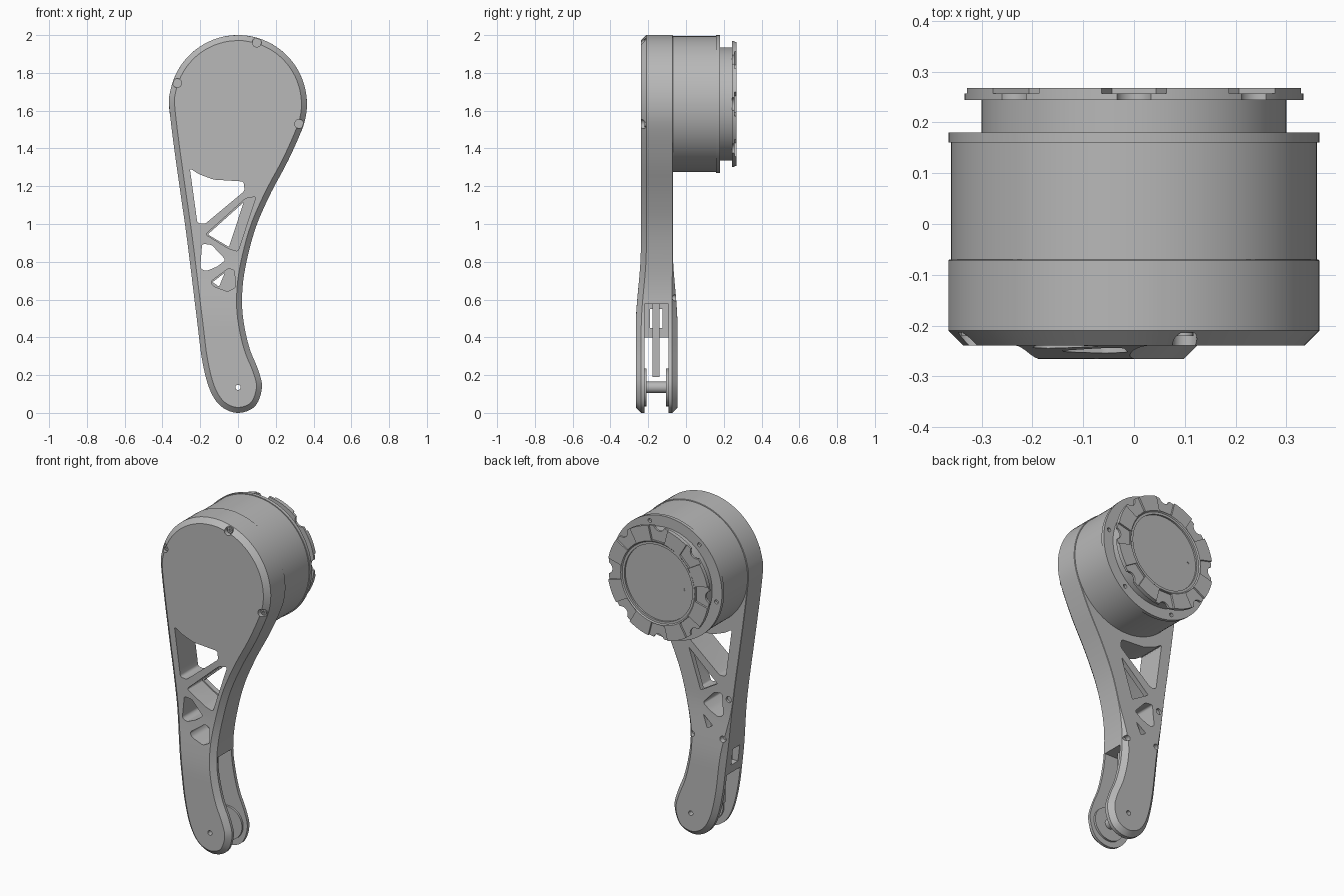
import bpy, bmesh, math
from mathutils import Vector, Matrix

default = bpy.data.objects.get("Cube")
if default:
    bpy.data.objects.remove(default, do_unlink=True)

grey = bpy.data.materials.new("satin grey")
grey.use_nodes = True
grey.diffuse_color = (0.48, 0.48, 0.48, 1)
grey.node_tree.nodes["Principled BSDF"].inputs["Base Color"].default_value = grey.diffuse_color

HUB_Z, HUB_R = 1.635, 0.365
PIN_Z = 0.135


def finish(name, bm):
    bmesh.ops.recalc_face_normals(bm, faces=bm.faces)
    mesh = bpy.data.meshes.new(name)
    bm.to_mesh(mesh)
    bm.free()
    mesh.materials.append(grey)
    ob = bpy.data.objects.new(name, mesh)
    bpy.context.collection.objects.link(ob)
    return ob


def rod(name, x, z, r, y0, y1, sides=32):
    """Cylinder lying along y."""
    bm = bmesh.new()
    place = Matrix.Translation((x, (y0 + y1) / 2, z)) @ Matrix.Rotation(math.pi / 2, 4, 'X')
    bmesh.ops.create_cone(bm, cap_ends=True, segments=sides, radius1=r, radius2=r,
                          depth=y1 - y0, matrix=place)
    return finish(name, bm)


def prism(name, pts, y0, y1, rounding=0.0):
    """Outline in x and z, extruded along y, with rounded corners."""
    bm = bmesh.new()
    face = bm.faces.new([bm.verts.new((x, y0, z)) for x, z in pts])
    out = bmesh.ops.extrude_face_region(bm, geom=[face])["geom"]
    bmesh.ops.translate(bm, vec=(0, y1 - y0, 0),
                        verts=[v for v in out if isinstance(v, bmesh.types.BMVert)])
    if rounding:
        along = [e for e in bm.edges if abs(e.verts[0].co.y - e.verts[1].co.y) > 1e-4]
        bmesh.ops.bevel(bm, geom=along, offset=rounding, segments=4, profile=0.5, affect='EDGES')
    return finish(name, bm)


def box(name, x0, x1, y0, y1, z0, z1):
    return prism(name, [(x0, z0), (x1, z0), (x1, z1), (x0, z1)], y0, y1)


def lathe(name, profile, steps=96):
    """Spin (radius, y) points about the hub axis."""
    bm = bmesh.new()
    vs = [bm.verts.new((r, y, HUB_Z)) for r, y in profile]
    es = [bm.edges.new(pair) for pair in zip(vs, vs[1:])]
    bmesh.ops.spin(bm, geom=vs + es, cent=(0, 0, HUB_Z), axis=(0, 1, 0),
                   angle=math.tau, steps=steps)
    bmesh.ops.remove_doubles(bm, verts=bm.verts, dist=1e-5)
    return finish(name, bm)


def cut(target, cutters):
    for c in cutters:
        m = target.modifiers.new("cut", 'BOOLEAN')
        m.operation, m.solver, m.object = 'DIFFERENCE', 'EXACT', c
        bpy.context.view_layer.objects.active = target
        bpy.ops.object.modifier_apply(modifier=m.name)
    for c in cutters:
        bpy.data.objects.remove(c, do_unlink=True)


def smooth(t):
    t = min(1, max(0, t))
    return t * t * (3 - 2 * t)


def around(deg, r):
    a = math.radians(deg)
    return r * math.cos(a), HUB_Z + r * math.sin(a)


# Arm outline: one spline per side, from the tip up to the crown
left = [(-.09, .035), (-.15, .125), (-.19, .28), (-.217, .49), (-.27, .92),
        (-.307, 1.18), (-.344, 1.447)] + [around(d, HUB_R) for d in range(180, 90, -10)]
right = [(.09, .035), (.127, .135), (.106, .23), (.063, .336), (.032, .468), (.021, .6),
         (.037, .76), (.09, .97), (.17, 1.156), (.26, 1.325), (.328, 1.474)]
right += [around(d, HUB_R) for d in range(-12, 90, 12)]


def side_curve(pts, other):
    p = [Vector(q) for q in [other[0], (0, 0), *pts, (0, 2), other[-1]]]
    line = []
    for a, b, c, d in zip(p, p[1:], p[2:], p[3:]):
        for k in range(10):
            t = k / 10
            line.append(0.5 * (2 * b + (c - a) * t + (2 * a - 5 * b + 4 * c - d) * t ** 2
                               + (3 * b - a - 3 * c + d) * t ** 3))
    return line + [p[-2]]


def x_at(line, z):
    for a, b in zip(line, line[1:]):
        if a.y <= z <= b.y and b.y > a.y:
            return a.x + (b.x - a.x) * (z - a.y) / (b.y - a.y)
    return 0


# Arm body: chamfered loft whose lower end swells into the fork
ROWS = 72
heights = [1 - math.cos(math.pi * i / ROWS) for i in range(ROWS + 1)]
lc, rc = side_curve(left, right), side_curve(right, left)
loop = [Vector((0, 0))] + [Vector((x_at(rc, z), z)) for z in heights[1:-1]]
loop += [Vector((0, 2))] + [Vector((x_at(lc, z), z)) for z in heights[-2:0:-1]]
n = len(loop)
bm = bmesh.new()
rings = [[], [], [], []]
for i, p in enumerate(loop):
    t = (loop[(i + 1) % n] - loop[i - 1]).normalized()
    inward = Vector((-t.y, t.x))
    swell = smooth((0.87 - p.y) / 0.42)
    front, back = -0.239 - 0.027 * swell, -0.07 + 0.025 * swell
    bev = 0.002 + 0.026 * smooth((0.85 - p.y) / 0.35)
    f, b = p + inward * 0.029, p + inward * bev
    for ring, q, y in zip(rings, (f, p, p, b), (front, front + 0.029, back - bev, back)):
        ring.append(bm.verts.new((q.x, y, q.y)))
for a, b in zip(rings, rings[1:]):
    for i in range(n):
        j = (i + 1) % n
        bm.faces.new((a[i], a[j], b[j], b[i]))
for ring in (rings[0], rings[-1]):
    for i in range(ROWS):
        quad = [ring[i], ring[i + 1], ring[(n - i - 1) % n], ring[(n - i) % n]]
        bm.faces.new(list(dict.fromkeys(quad)))
arm = finish("arm", bm)

# Lightening windows, two of them partly closed at the back
upper = [(-.255, 1.295), (-.21, 1.265), (-.13, 1.235), (.03, 1.225), (.035, 1.175),
         (-.175, 1.0), (-.215, 1.005)]
middle = [(-.172, .945), (.04, 1.135), (.095, 1.145), (0, .855), (-.05, .87)]
middle_through = [(-.16, .945), (.03, 1.115), (-.048, .878)]
lower = [(-.19, .895), (-.14, .89), (-.065, .81), (-.11, .775), (-.17, .75), (-.2, .765)]
small = [(-.145, .695), (-.05, .765), (-.02, .755), (-.012, .665), (-.055, .643), (-.13, .67)]
small_through = [(-.135, .692), (-.07, .742), (-.1, .668)]
cutters = [prism("cutter", p, -.4, y, r) for p, y, r in (
    (upper, .1, .012), (middle, -.1, .012), (middle_through, .1, .006),
    (lower, .1, .012), (small, -.1, .01), (small_through, .1, .006))]

# Fork slot, open right through at its lower end, and the pin bore
cutters += [box("cutter", -.5, .5, -.22, -.093, -.2, .4),
            box("cutter", -.175, .5, -.22, -.093, .3, .577),
            box("cutter", -.5, -.1, -.19, -.125, .45, .55),
            rod("cutter", 0, PIN_Z, .014, -.4, .1, 20)]

# Screw pockets: three on the front rim, three on the back of the arm
front_screws = [around(d, .341) for d in (73, 161, -18)]
back_screws = [(-.235, .87), (-.205, .63), (.0, .61)]
cutters += [rod("cutter", x, z, .024, -.3, -.213, 24) for x, z in front_screws]
cutters += [rod("cutter", x, z, .018, -.085, .1, 24) for x, z in back_screws]
cut(arm, cutters)
parts = [arm]
for x, z in front_screws:
    parts.append(rod("front_screw", x, z, .017, -.22, -.228 + .025, 20))
    cut(parts[-1], [rod("cutter", x, z, .008, -.3, -.212, 6)])

# Fork pin, its two washers and the guide rib
for name, r, y0, y1 in (("fork_pin", .03, -.23, -.08), ("front_washer", .1, -.225, -.208),
                        ("back_washer", .1, -.105, -.088)):
    parts.append(rod(name, 0, PIN_Z, r, y0, y1, 40))
    cut(parts[-1], [rod("cutter", 0, PIN_Z, .014, -.4, .1, 20)])
parts.append(box("guide_rib", -.14, -.03, -.177, -.14, .19, .59))

# Motor drum with flange and neck
drum = lathe("drum", [(0, -.085), (.36, -.085), (.36, .16), (.365, .16), (.365, .18),
                      (.3, .18), (.3, .246), (0, .246)])
cut(drum, [rod("cutter", *around(d, .333), .012, .165, .3, 16) for d in range(10, 370, 60)])
parts.append(drum)

# Output ring: dished centre, eight flared notches with scalloped rims
ring = lathe("output_ring", [(0, .244), (.335, .244), (.335, .268), (.246, .268),
                             (.24, .262), (.226, .262), (.226, .252), (0, .252)])
notches = []
for d in range(0, 360, 45):
    notch = [around(d - 10, .252), around(d - 11.5, .4), around(d + 11.5, .4), around(d + 10, .252)]
    notches.append(prism("cutter", notch, .257, .3))
    notches.append(rod("cutter", *around(d, .345), .036, .2, .3, 32))
notches.append(rod("cutter", *around(180, .17), .008, .248, .3, 12))
cut(ring, notches)
parts.append(ring)

# Smooth shading with crisp edges
bpy.ops.object.select_all(action='DESELECT')
for ob in parts:
    ob.select_set(True)
bpy.context.view_layer.objects.active = arm
bpy.ops.object.shade_smooth_by_angle(angle=math.radians(25))
